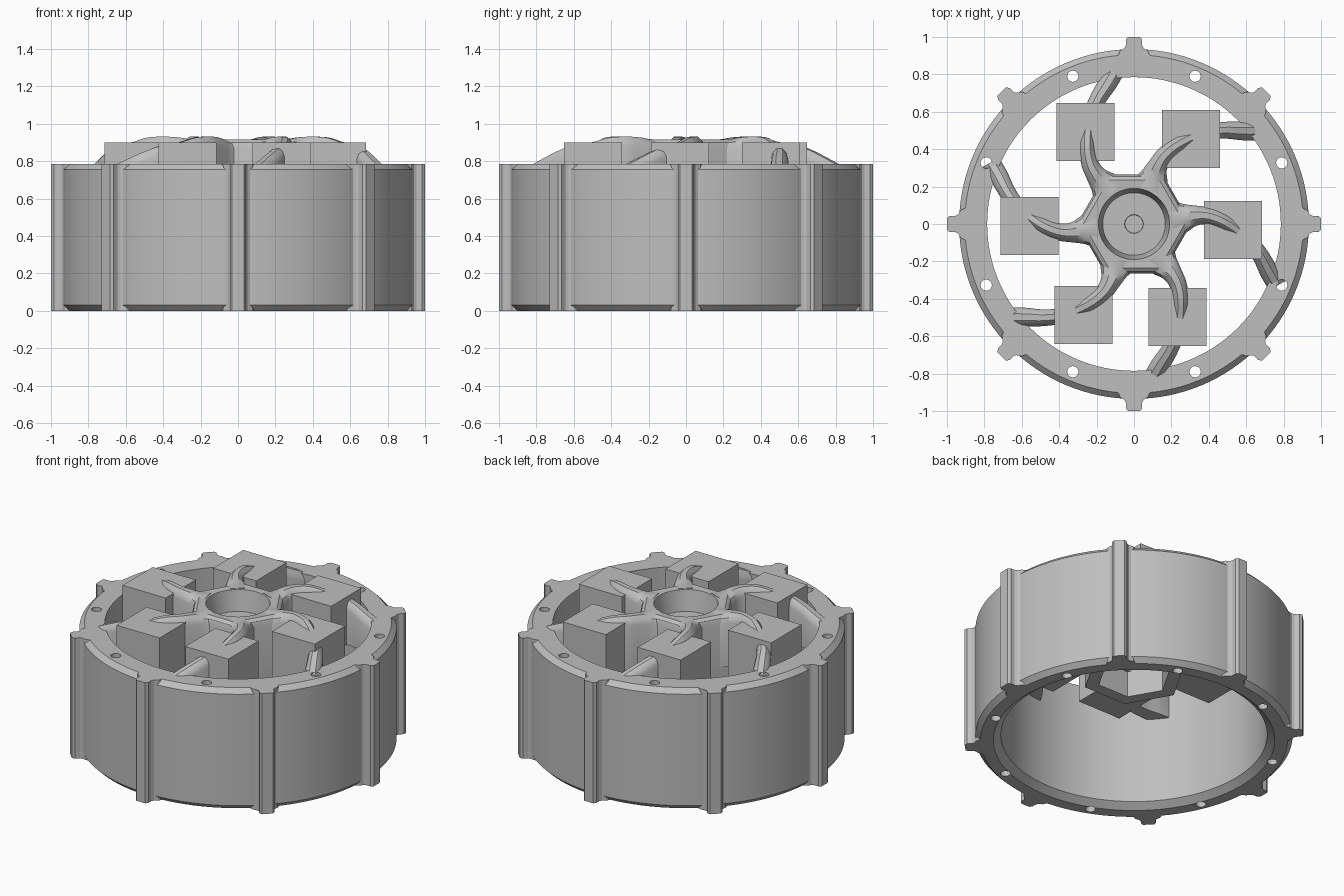
import bpy, bmesh, math
from mathutils import Vector, Matrix

if "Cube" in bpy.data.objects:
    bpy.data.objects.remove(bpy.data.objects["Cube"])

grey = bpy.data.materials.new("grey")
grey.diffuse_color = (0.52, 0.52, 0.52, 1)
grey.use_nodes = True
grey.node_tree.nodes["Principled BSDF"].inputs["Base Color"].default_value = grey.diffuse_color


def make(name, bm, angle=30):
    bmesh.ops.recalc_face_normals(bm, faces=bm.faces)
    me = bpy.data.meshes.new(name)
    bm.to_mesh(me)
    bm.free()
    ob = bpy.data.objects.new(name, me)
    bpy.context.collection.objects.link(ob)
    me.materials.append(grey)
    bpy.ops.object.select_all(action='DESELECT')
    bpy.context.view_layer.objects.active = ob
    ob.select_set(True)
    if angle:
        bpy.ops.object.shade_smooth_by_angle(angle=math.radians(angle))
    return ob


def loft(bm, sections, caps=False, loop=False):
    """Skin closed sections that all have the same point count."""
    rows = [[bm.verts.new(p) for p in s] for s in sections]
    pairs = list(zip(rows, rows[1:])) + ([(rows[-1], rows[0])] if loop else [])
    for a, b in pairs:
        for i in range(len(a)):
            j = (i + 1) % len(a)
            bm.faces.new((a[i], a[j], b[j], b[i]))
    if caps:
        bm.faces.new(rows[0])
        bm.faces.new(rows[-1])


def circle(r, z, n=96):
    return [(r * math.cos(2 * math.pi * i / n), r * math.sin(2 * math.pi * i / n), z)
            for i in range(n)]


def hexagon(a, z, n=96):
    """Hexagon of apothem a, sampled like a circle, corners on multiples of 60 degrees."""
    out = []
    for i in range(n):
        t = 2 * math.pi * i / n
        r = a / math.cos(t % (math.pi / 3) - math.pi / 6)
        out.append((r * math.cos(t), r * math.sin(t), z))
    return out


# Rim: turned ring with chamfered edges
H = 0.785
profile = [(0.83, 0), (0.905, 0), (0.935, 0.03), (0.935, H - 0.03),
           (0.905, H), (0.785, H), (0.785, 0.035)]
bm = bmesh.new()
loft(bm, [circle(r, z, 128) for r, z in profile], loop=True)
rim = make("rim", bm, 0)

# Bolt holes through the rim
bm = bmesh.new()
for k in range(8):
    t = math.radians(22.5 + 45 * k)
    bmesh.ops.create_cone(bm, cap_ends=True, segments=24, radius1=0.03, radius2=0.03, depth=2,
                          matrix=Matrix.Translation((0.855 * math.cos(t), 0.855 * math.sin(t), 0.4)))
cutter = make("hole_cutter", bm, 0)
cutter.hide_render = True
mod = rim.modifiers.new("holes", 'BOOLEAN')
mod.object = cutter
mod.solver = 'EXACT'
bpy.ops.object.select_all(action='DESELECT')
bpy.context.view_layer.objects.active = rim
rim.select_set(True)
bpy.ops.object.modifier_apply(modifier="holes")
bpy.data.objects.remove(cutter)
bpy.ops.object.shade_smooth_by_angle(angle=math.radians(25))

# Lugs: eight flared ribs around the rim
half = [(0.89, 0.09), (0.925, 0.075), (0.94, 0.052), (0.955, 0.044), (0.985, 0.044), (1.0, 0.032)]
outline = half + [(x, -y) for x, y in reversed(half)]
bm = bmesh.new()
for k in range(8):
    rot = Matrix.Rotation(math.radians(45 * k), 3, 'Z')
    loft(bm, [[rot @ Vector((x, y, z)) for x, y in outline] for z in (0, H)], caps=True)
make("lugs", bm, 20)

# Hub: hexagonal body, round socket on top, hexagonal pocket underneath
bm = bmesh.new()
loft(bm, [hexagon(0.19, 0.70), hexagon(0.19, 0.42), hexagon(0.265, 0.42), hexagon(0.265, 0.87),
          hexagon(0.255, 0.9), hexagon(0.235, 0.915), circle(0.19, 0.912), circle(0.167, 0.78),
          circle(0.05, 0.78), circle(0.048, 0.775)], caps=True)
make("hub", bm)

# Spokes: swept curved blades; columns are x, y, half width, top height
path = [(0.20, 0.020, 0.120, 0.915), (0.265, 0.033, 0.080, 0.918), (0.33, 0.045, 0.054, 0.928),
        (0.40, 0.042, 0.046, 0.931), (0.48, 0.012, 0.043, 0.926), (0.56, -0.040, 0.042, 0.900),
        (0.63, -0.105, 0.042, 0.885), (0.68, -0.175, 0.045, 0.855),
        (0.722, -0.255, 0.050, 0.815), (0.765, -0.33, 0.050, 0.775)]


def smooth_path(pts, steps=5):
    """Catmull-Rom interpolation through the points."""
    p = [Vector(q) for q in pts]
    p = [2 * p[0] - p[1]] + p + [2 * p[-1] - p[-2]]
    out = []
    for a, b, c, d in zip(p, p[1:], p[2:], p[3:]):
        for i in range(steps):
            t = i / steps
            out.append(0.5 * (2 * b + (c - a) * t + (2 * a - 5 * b + 4 * c - d) * t * t
                              + (3 * b - a - 3 * c + d) * t ** 3))
    return out + [p[-2]]


pts = smooth_path(path)
sections = []
for i, q in enumerate(pts):
    d = pts[min(i + 1, len(pts) - 1)] - pts[max(i - 1, 0)]
    side = Vector((-d[1], d[0], 0)).normalized()
    section = []
    for f, z in ((-1, 0.59), (-1, q[3] - 0.05), (-0.8, q[3] - 0.02), (-0.35, q[3]),
                 (0.35, q[3]), (0.8, q[3] - 0.02), (1, q[3] - 0.05), (1, 0.59)):
        section.append(Vector((q[0], q[1], z)) + side * q[2] * f)
    sections.append(section)
bm = bmesh.new()
for k in range(6):
    rot = Matrix.Rotation(math.radians(60 * k), 3, 'Z')
    loft(bm, [[rot @ v for v in s] for s in sections], caps=True)
make("spokes", bm, 35)

# Blocks: six cubes set over the spokes
bm = bmesh.new()
for x, y in ((-0.26, 0.492), (0.305, 0.455), (0.53, -0.032),
             (0.232, -0.497), (-0.27, -0.487), (-0.56, -0.01)):
    bmesh.ops.create_cube(bm, size=0.31, matrix=Matrix.Translation((x, y, 0.745)))
make("blocks", bm, 0)
